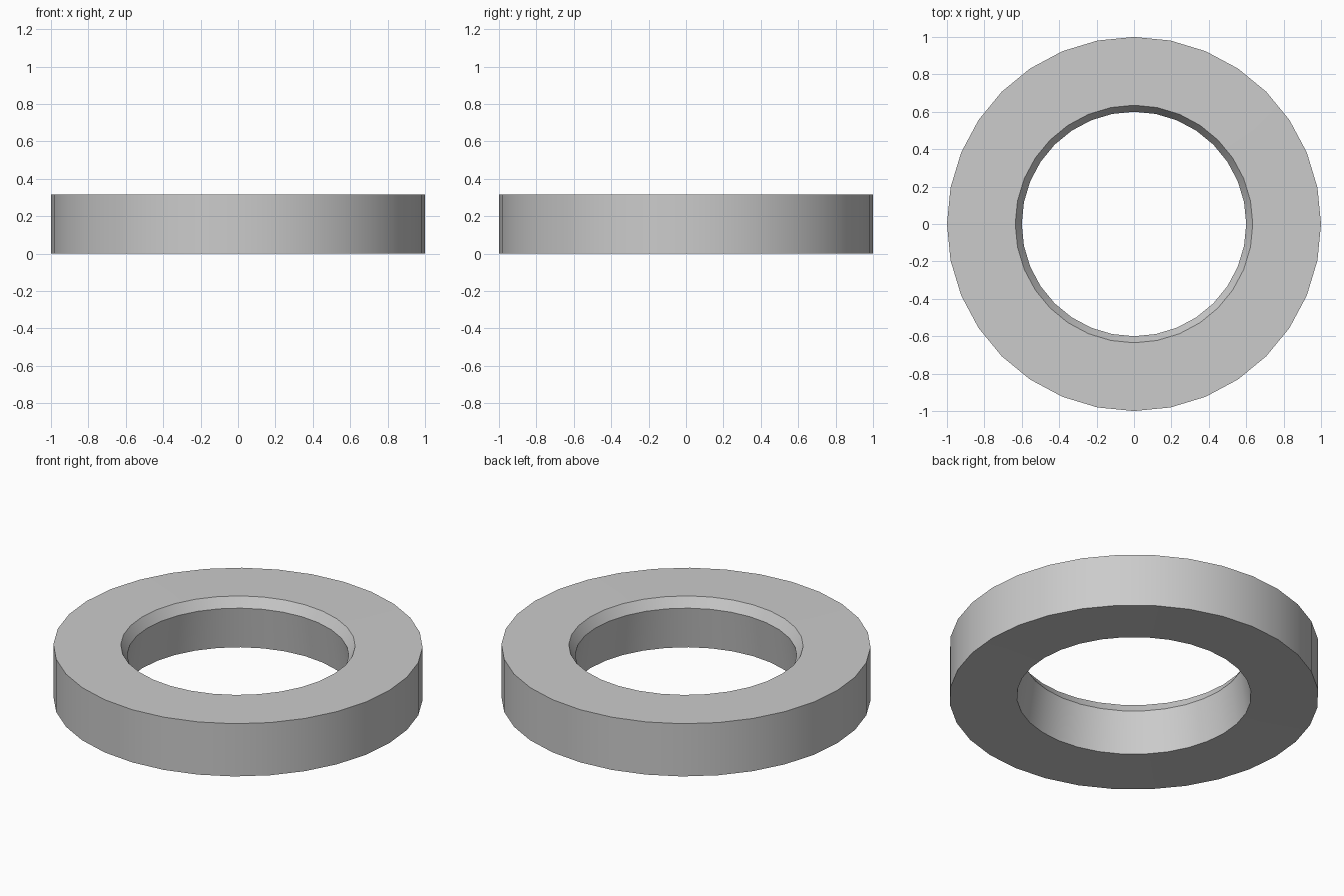
import bpy, bmesh, math

if "Cube" in bpy.data.objects:
    bpy.data.objects.remove(bpy.data.objects["Cube"])

SIDES = 32
# Closed ring profile (radius, height): outer wall, top, inner bevel, tapered bore
PROFILE = [(1.0, 0.0), (1.0, 0.315), (0.635, 0.317), (0.6, 0.26), (0.635, 0.01)]

# Revolve the profile around z
bm = bmesh.new()
loops = []
for i in range(SIDES):
    a = 2 * math.pi * i / SIDES
    loops.append([bm.verts.new((r * math.cos(a), r * math.sin(a), z)) for r, z in PROFILE])
n = len(PROFILE)
for i in range(SIDES):
    p, q = loops[i], loops[(i + 1) % SIDES]
    for j in range(n):
        k = (j + 1) % n
        bm.faces.new((p[j], q[j], q[k], p[k]))
bmesh.ops.recalc_face_normals(bm, faces=bm.faces)

mesh = bpy.data.meshes.new("ring")
bm.to_mesh(mesh)
bm.free()
ring = bpy.data.objects.new("ring", mesh)
bpy.context.collection.objects.link(ring)

# Smooth walls, crisp rims
bpy.context.view_layer.objects.active = ring
ring.select_set(True)
bpy.ops.object.shade_smooth_by_angle(angle=math.radians(30))
